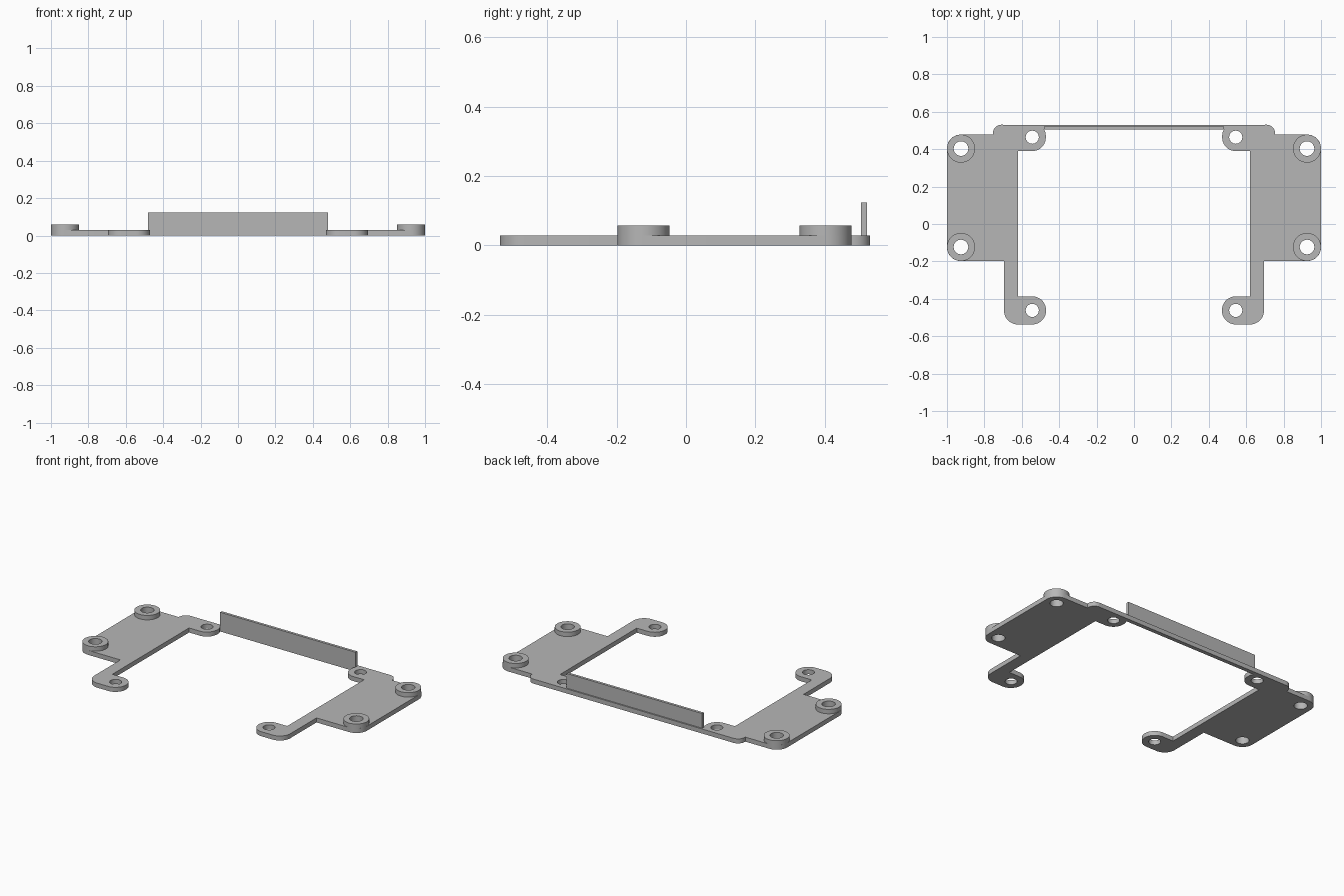
import bpy
import math
from mathutils import Vector

cube = bpy.data.objects.get("Cube")
if cube:
    bpy.data.objects.remove(cube, do_unlink=True)

PLATE, BOSS, WALL = 0.029, 0.0575, 0.123
TAB_R, BOSS_R = 0.035, 0.039
CORNER = 0.074

grey = bpy.data.materials.new("matte grey")
grey.use_nodes = True
grey.diffuse_color = (0.47, 0.47, 0.47, 1)
grey.node_tree.nodes["Principled BSDF"].inputs["Base Color"].default_value = grey.diffuse_color


def circle(cx, cy, r, n=48):
    return [(cx + r * math.cos(math.tau * i / n), cy + r * math.sin(math.tau * i / n))
            for i in range(n)]


def rounded(corners, steps=12):
    """Outline through (x, y, radius) corners with true arc fillets."""
    out = []
    for i, (x, y, r) in enumerate(corners):
        p = Vector((x, y))
        if not r:
            out.append((x, y))
            continue
        a = (Vector(corners[i - 1][:2]) - p).normalized()
        b = (Vector(corners[(i + 1) % len(corners)][:2]) - p).normalized()
        # all filleted corners are square, so the arc centre is p + r(a + b)
        for k in range(steps + 1):
            t = math.pi / 2 * k / steps
            q = p + r * (a + b) - r * (b * math.cos(t) + a * math.sin(t))
            out.append((q.x, q.y))
    return out


def extrude(name, loops, z0, z1):
    """Filled flat outline with holes, extruded from z0 to z1."""
    curve = bpy.data.curves.new(name, "CURVE")
    curve.dimensions = "2D"
    curve.fill_mode = "BOTH"
    curve.extrude = (z1 - z0) / 2
    for loop in loops:
        spline = curve.splines.new("POLY")
        spline.points.add(len(loop) - 1)
        for pt, (x, y) in zip(spline.points, loop):
            pt.co = (x, y, 0, 1)
        spline.use_cyclic_u = True
    ob = bpy.data.objects.new(name, curve)
    bpy.context.collection.objects.link(ob)
    ob.location.z = (z0 + z1) / 2
    bpy.ops.object.select_all(action="DESELECT")
    ob.select_set(True)
    bpy.context.view_layer.objects.active = ob
    bpy.ops.object.convert(target="MESH")
    ob = bpy.context.object
    bpy.ops.object.mode_set(mode="EDIT")
    bpy.ops.mesh.select_all(action="SELECT")
    bpy.ops.mesh.remove_doubles(threshold=0.0001)
    bpy.ops.mesh.normals_make_consistent(inside=False)
    bpy.ops.object.mode_set(mode="OBJECT")
    ob.data.materials.clear()
    ob.data.materials.append(grey)
    bpy.ops.object.shade_smooth_by_angle(angle=math.radians(30))
    return ob


# Left half of the bracket outline, from the rear bar round to the rear edge
half = [
    (0.481, 0.505, 0), (0.472, 0.485, 0), (0.47, 0.39, CORNER),
    (0.62, 0.39, 0), (0.62, -0.387, 0),
    (0.47, -0.387, CORNER), (0.47, -0.537, CORNER), (0.695, -0.537, CORNER),
    (0.695, -0.198, 0), (1.0, -0.198, CORNER), (1.0, 0.478, CORNER),
    (0.755, 0.478, 0), (0.755, 0.537, 0.055),
]
outline = rounded(half)
outline += [(-x, y) for x, y in reversed(outline)]

# Base plate with screw holes in the tabs and under the bosses
tabs = [(s * 0.544, y) for s in (1, -1) for y in (0.464, -0.462)]
bosses = [(s * 0.925, y) for s in (1, -1) for y in (0.403, -0.123)]
holes = [circle(x, y, TAB_R) for x, y in tabs] + [circle(x, y, BOSS_R) for x, y in bosses]
extrude("base_plate", [outline] + holes, 0, PLATE)

# Raised mounting bosses
for x, y in bosses:
    name = ("left_" if x > 0 else "right_") + ("rear_boss" if y > 0 else "front_boss")
    extrude(name, [circle(x, y, 0.075), circle(x, y, BOSS_R)], PLATE, BOSS)

# Thin upright wall along the rear bar
extrude("rear_wall", [[(-0.48, 0.505), (0.48, 0.505), (0.48, 0.522), (-0.48, 0.522)]], PLATE, WALL)
